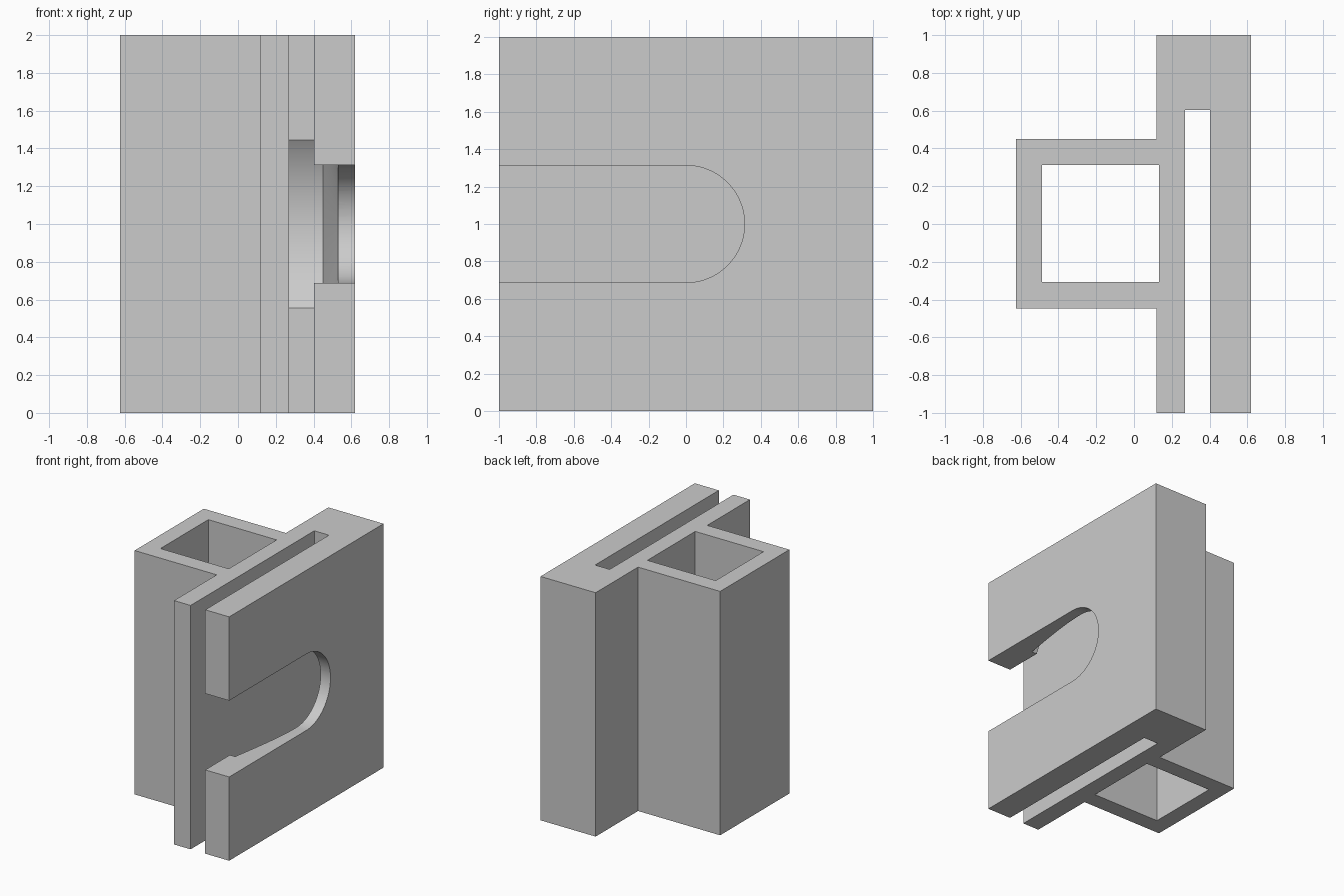
import bpy
import math

cube = bpy.data.objects.get("Cube")
if cube:
    bpy.data.objects.remove(cube, do_unlink=True)

grey = bpy.data.materials.new("plain grey")
grey.use_nodes = True
grey.diffuse_color = (0.6, 0.6, 0.6, 1)
grey.node_tree.nodes["Principled BSDF"].inputs["Base Color"].default_value = (0.6, 0.6, 0.6, 1)

SEG = 96


def loft(name, rings):
    """Solid through a list of equal-length closed rings, capped at both ends."""
    n = len(rings[0])
    verts = [p for ring in rings for p in ring]
    faces = [tuple(reversed(range(n))), tuple(range(len(verts) - n, len(verts)))]
    for r in range(len(rings) - 1):
        for i in range(n):
            j = (i + 1) % n
            faces.append((r * n + i, r * n + j, (r + 1) * n + j, (r + 1) * n + i))
    mesh = bpy.data.meshes.new(name)
    mesh.from_pydata(verts, [], faces)
    mesh.materials.append(grey)
    ob = bpy.data.objects.new(name, mesh)
    bpy.context.collection.objects.link(ob)
    return ob


def upright(name, outline, z0, z1):
    return loft(name, [[(x, y, z) for x, y in outline] for z in (z0, z1)])


def sideways(name, sections):
    """Each section is (x, outline of y-z points)."""
    return loft(name, [[(x, y, z) for y, z in outline] for x, outline in sections])


def circle(radius):
    return [(radius * math.cos(2 * math.pi * i / SEG),
             1 + radius * math.sin(2 * math.pi * i / SEG)) for i in range(SEG)]


# Body: tube wall, back web and two parallel plates in one extruded profile
bracket = upright("slotted_bracket", [
    (-0.625, -0.447), (0.12, -0.447), (0.12, -1), (0.27, -1), (0.27, 0.603),
    (0.403, 0.603), (0.403, -1), (0.62, -1), (0.62, 1), (0.12, 1),
    (0.12, 0.45), (-0.625, 0.45)], 0, 2)

# Square bore of the tube
bore = upright("tube_bore_cutter", [
    (-0.488, -0.308), (0.132, -0.308), (0.132, 0.312), (-0.488, 0.312)], -0.2, 2.2)

# Round-ended slot open to the front of the outer plate
R = 0.313
half = SEG // 2
arc = [(R * math.cos(a), 1 + R * math.sin(a))
       for a in (-math.pi / 2 + math.pi * i / half for i in range(half + 1))]
slot_outline = [(-1.2, 1 - R)] + arc + [(-1.2, 1 + R)]
slot = sideways("shank_slot_cutter", [(0.35, slot_outline), (0.8, slot_outline)])

# Round pocket with a shallow conical seat between the plates
slope = (0.75 - R) / 0.08
pocket = sideways("head_pocket_cutter", [
    (0.27, circle(0.75)), (0.45, circle(0.75)), (0.55, circle(R - 0.02 * slope))])

for cutter in (bore, pocket, slot):
    cutter.hide_render = True
    mod = bracket.modifiers.new(cutter.name, 'BOOLEAN')
    mod.operation = 'DIFFERENCE'
    mod.solver = 'EXACT'
    mod.object = cutter

# Bake the cuts, then discard the cutters
bpy.ops.object.select_all(action='DESELECT')
bpy.context.view_layer.objects.active = bracket
bracket.select_set(True)
for mod in list(bracket.modifiers):
    bpy.ops.object.modifier_apply(modifier=mod.name)
for cutter in (bore, pocket, slot):
    bpy.data.objects.remove(cutter, do_unlink=True)
bpy.ops.object.shade_smooth_by_angle(angle=math.radians(20))
